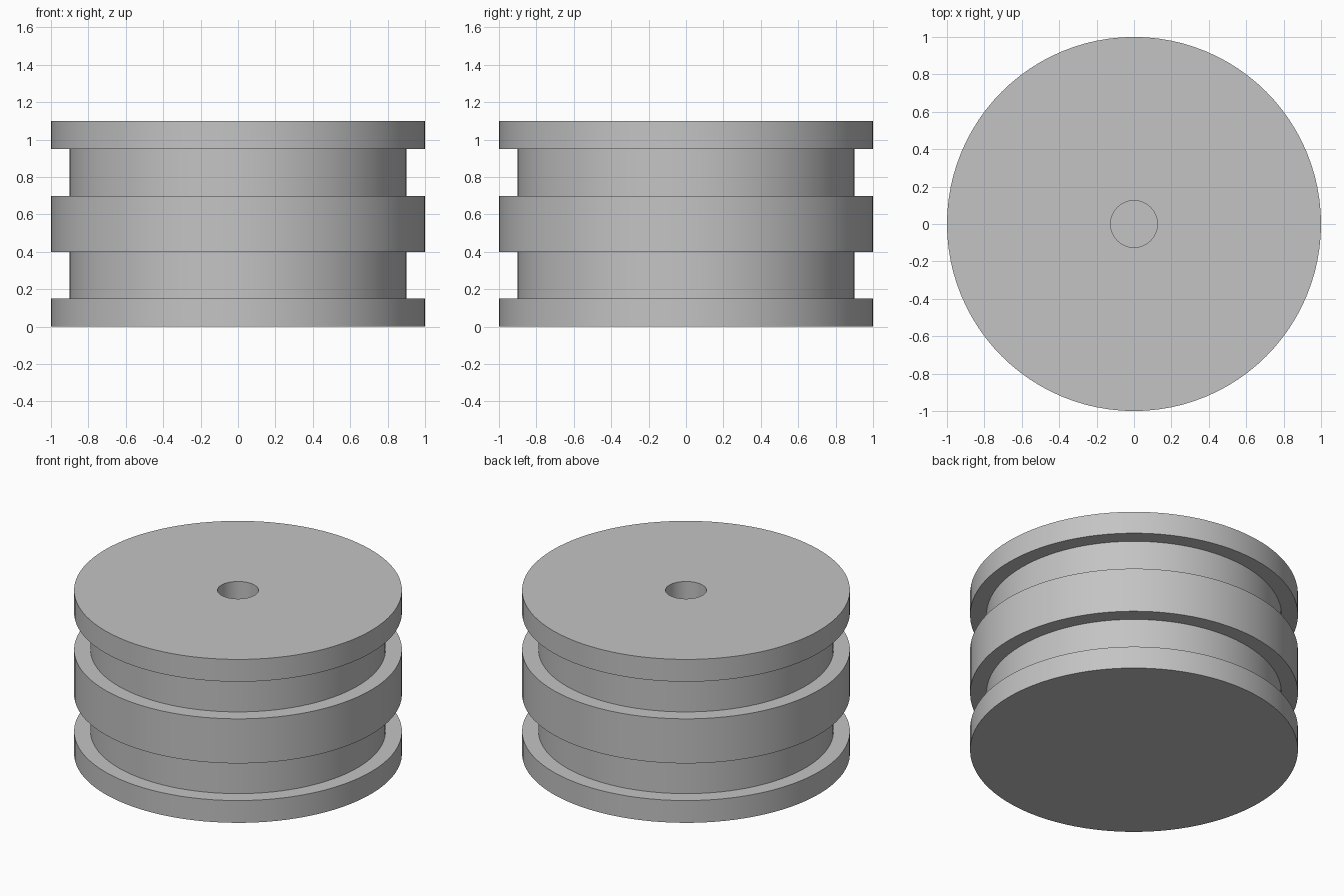
import bpy, bmesh, math

if "Cube" in bpy.data.objects:
    bpy.data.objects.remove(bpy.data.objects["Cube"])

SEGMENTS = 96

# Spool outline (radius, height), from the bottom centre to the bore floor
profile = [
    (0, 0), (1, 0), (1, 0.15),                # lower flange
    (0.9, 0.15), (0.9, 0.40),                 # lower groove
    (1, 0.40), (1, 0.70),                     # middle band
    (0.9, 0.70), (0.9, 0.95),                 # upper groove
    (1, 0.95), (1, 1.10),                     # upper flange
    (0.125, 1.10), (0.125, 0.55), (0, 0.55),  # blind centre bore
]

grey = bpy.data.materials.new("plain grey")
grey.diffuse_color = (0.55, 0.55, 0.55, 1)
grey.use_nodes = True
grey.node_tree.nodes["Principled BSDF"].inputs["Base Color"].default_value = grey.diffuse_color

# Rings of vertices, bridged by quads and closed with flat discs
bm = bmesh.new()
rings = []
for r, z in profile[1:-1]:
    rings.append([bm.verts.new((r * math.cos(a), r * math.sin(a), z))
                  for a in (2 * math.pi * i / SEGMENTS for i in range(SEGMENTS))])
for low, high in zip(rings, rings[1:]):
    for i in range(SEGMENTS):
        j = (i + 1) % SEGMENTS
        bm.faces.new((low[i], low[j], high[j], high[i]))
bm.faces.new(rings[0][::-1])
bm.faces.new(rings[-1])
bmesh.ops.recalc_face_normals(bm, faces=bm.faces)

mesh = bpy.data.meshes.new("grooved_spool")
bm.to_mesh(mesh)
bm.free()
mesh.materials.append(grey)
spool = bpy.data.objects.new("grooved_spool", mesh)
bpy.context.collection.objects.link(spool)

# Smooth walls with crisp rims
bpy.context.view_layer.objects.active = spool
spool.select_set(True)
bpy.ops.object.shade_smooth_by_angle(angle=math.radians(30))
